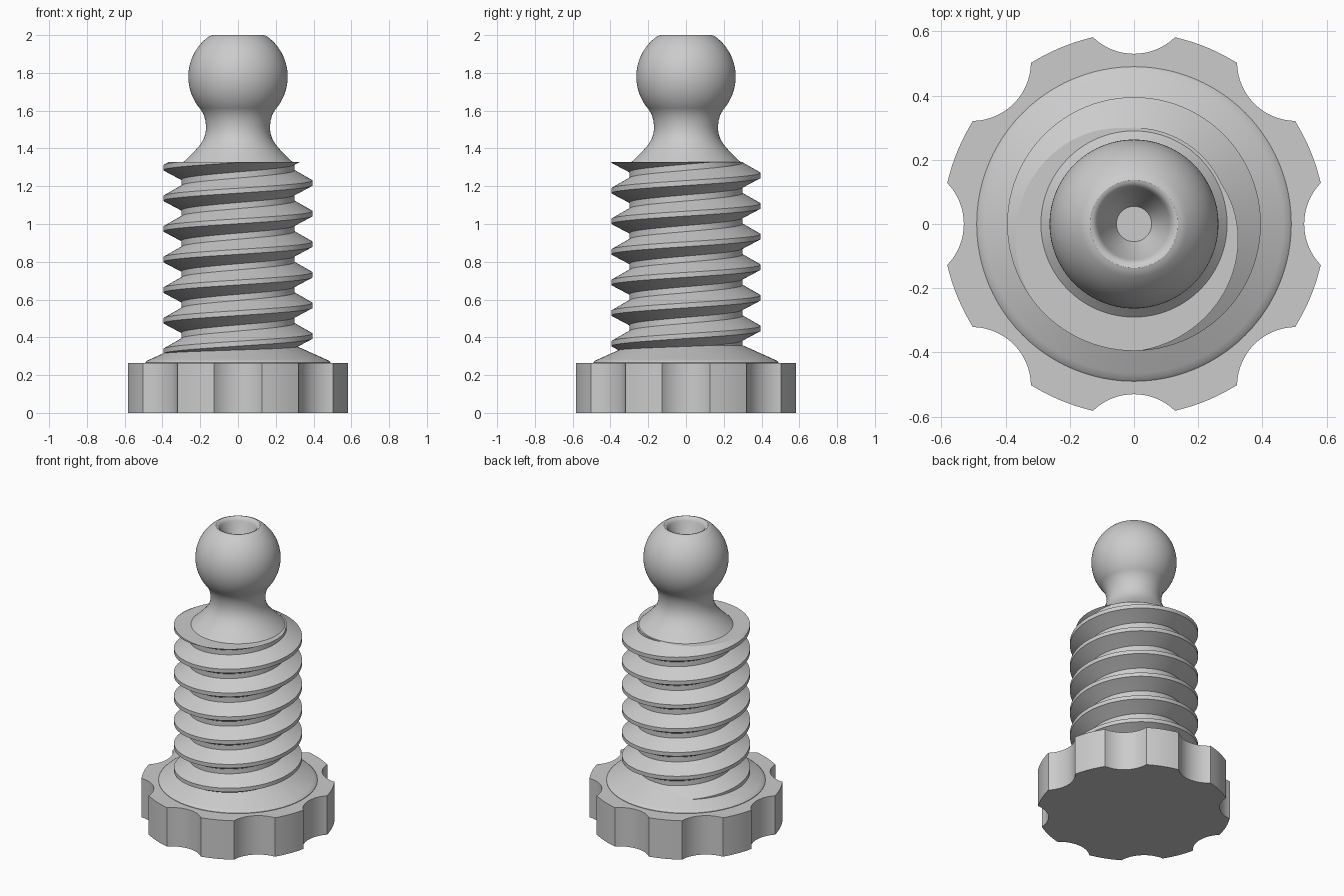
import bpy, bmesh
from math import sin, cos, pi, atan2, sqrt, asin, radians

cube = bpy.data.objects.get("Cube")
if cube:
    bpy.data.objects.remove(cube)

grey = bpy.data.materials.new("light_grey")
grey.use_nodes = True
colour = (0.6, 0.6, 0.6, 1)
grey.diffuse_color = colour
grey.node_tree.nodes["Principled BSDF"].inputs["Base Color"].default_value = colour


def finish(bm, name, angle=30):
    """Turn a bmesh into a shaded, coloured object."""
    bmesh.ops.recalc_face_normals(bm, faces=bm.faces)
    mesh = bpy.data.meshes.new(name)
    bm.to_mesh(mesh)
    bm.free()
    mesh.materials.append(grey)
    obj = bpy.data.objects.new(name, mesh)
    bpy.context.collection.objects.link(obj)
    bpy.ops.object.select_all(action='DESELECT')
    obj.select_set(True)
    bpy.context.view_layer.objects.active = obj
    bpy.ops.object.shade_smooth_by_angle(angle=radians(angle))
    return obj


def lathe(name, profile, steps=96):
    """Spin an (r, z) profile around the z axis."""
    bm = bmesh.new()
    verts = [bm.verts.new((r, 0, z)) for r, z in profile]
    edges = [bm.edges.new(pair) for pair in zip(verts, verts[1:])]
    bmesh.ops.spin(bm, geom=verts + edges, cent=(0, 0, 0), axis=(0, 0, 1),
                   angle=2 * pi, steps=steps, use_merge=True)
    bmesh.ops.remove_doubles(bm, verts=bm.verts, dist=1e-5)
    return finish(bm, name)


def arc(cx, cz, r, start, end, n):
    return [(cx + r * cos(start + (end - start) * i / n),
             cz + r * sin(start + (end - start) * i / n)) for i in range(n + 1)]


# Grip wheel: round plate with eight finger scallops
PLATE_TOP, RIM, LOBES = 0.265, 0.595, 8
SCOOP_R, SCOOP_X, SCOOP_HALF = 0.184, 0.714, 0.128
phi = asin(SCOOP_HALF / SCOOP_R)
scoop = arc(SCOOP_X, 0, SCOOP_R, pi + phi, pi - phi, 16)
edge = atan2(scoop[-1][1], scoop[-1][0])
rim = arc(0, 0, RIM, edge, 2 * pi / LOBES - edge, 8)[1:-1]
bm = bmesh.new()
outline = []
for k in range(LOBES):
    a = 2 * pi * k / LOBES
    for x, y in scoop + rim:
        outline.append(bm.verts.new((x * cos(a) - y * sin(a), x * sin(a) + y * cos(a), 0)))
base = bm.faces.new(outline)
up = bmesh.ops.extrude_face_region(bm, geom=[base], use_keep_orig=True)
bmesh.ops.translate(bm, vec=(0, 0, PLATE_TOP),
                    verts=[v for v in up["geom"] if isinstance(v, bmesh.types.BMVert)])
finish(bm, "grip_wheel", 25)

# Shoulder cone and straight shank core
SHANK_TOP, CORE = 1.327, 0.3
lathe("shank", [(0, 0.2), (0.49, 0.2), (0.49, 0.268), (0.482, 0.276), (0.465, 0.284),
                (CORE, 0.358), (CORE, SHANK_TOP), (0, SHANK_TOP)])

# Neck, ball and socket in one lathed profile
BALL_Z, BALL_R = 1.78, 0.263
neck = [(0, 1.3), (0.29, 1.3), (0.29, SHANK_TOP), (0.235, 1.38), (0.2, 1.42), (0.182, 1.45),
        (0.172, 1.48), (0.169, 1.51), (0.172, 1.545), (0.182, 1.58)]
ball = arc(0, BALL_Z, BALL_R, -0.72, asin(0.212 / BALL_R), 40)
lip = [(0.145, 1.997), (0.137, 2.0), (0.128, 1.998), (0.119, 1.99), (0.112, 1.978), (0.108, 1.96)]
socket = [(0.055, 1.86), (0, 1.86)]
lathe("ball_stud", neck + ball + lip + socket)

# Helical thread, trimmed flat at the top of the shank
PITCH, CREST, STEPS = 0.162, 0.395, 96
section = [(CORE - 0.02, -0.075), (CORE, -0.063), (CREST, -0.013),
           (CREST, 0.013), (CORE, 0.067), (CORE - 0.02, 0.078)]
bm = bmesh.new()
previous = None
for i in range(-7 * STEPS, 2 * STEPS + 1):
    a = 2 * pi * i / STEPS
    z0 = 1.217 + PITCH * i / STEPS
    if z0 < 0.2:
        continue
    ring = [bm.verts.new((r * cos(a), r * sin(a), z0 + dz)) for r, dz in section]
    if previous:
        for j in range(len(ring)):
            k = (j + 1) % len(ring)
            bm.faces.new((previous[j], previous[k], ring[k], ring[j]))
    else:
        bm.faces.new(ring)
    previous = ring
bm.faces.new(previous)
cut = bmesh.ops.bisect_plane(bm, geom=bm.verts[:] + bm.edges[:] + bm.faces[:],
                             plane_co=(0, 0, SHANK_TOP), plane_no=(0, 0, 1), clear_outer=True)
bmesh.ops.triangle_fill(bm, use_beauty=True,
                        edges=[e for e in cut["geom_cut"] if isinstance(e, bmesh.types.BMEdge)])
finish(bm, "screw_thread", 25)
